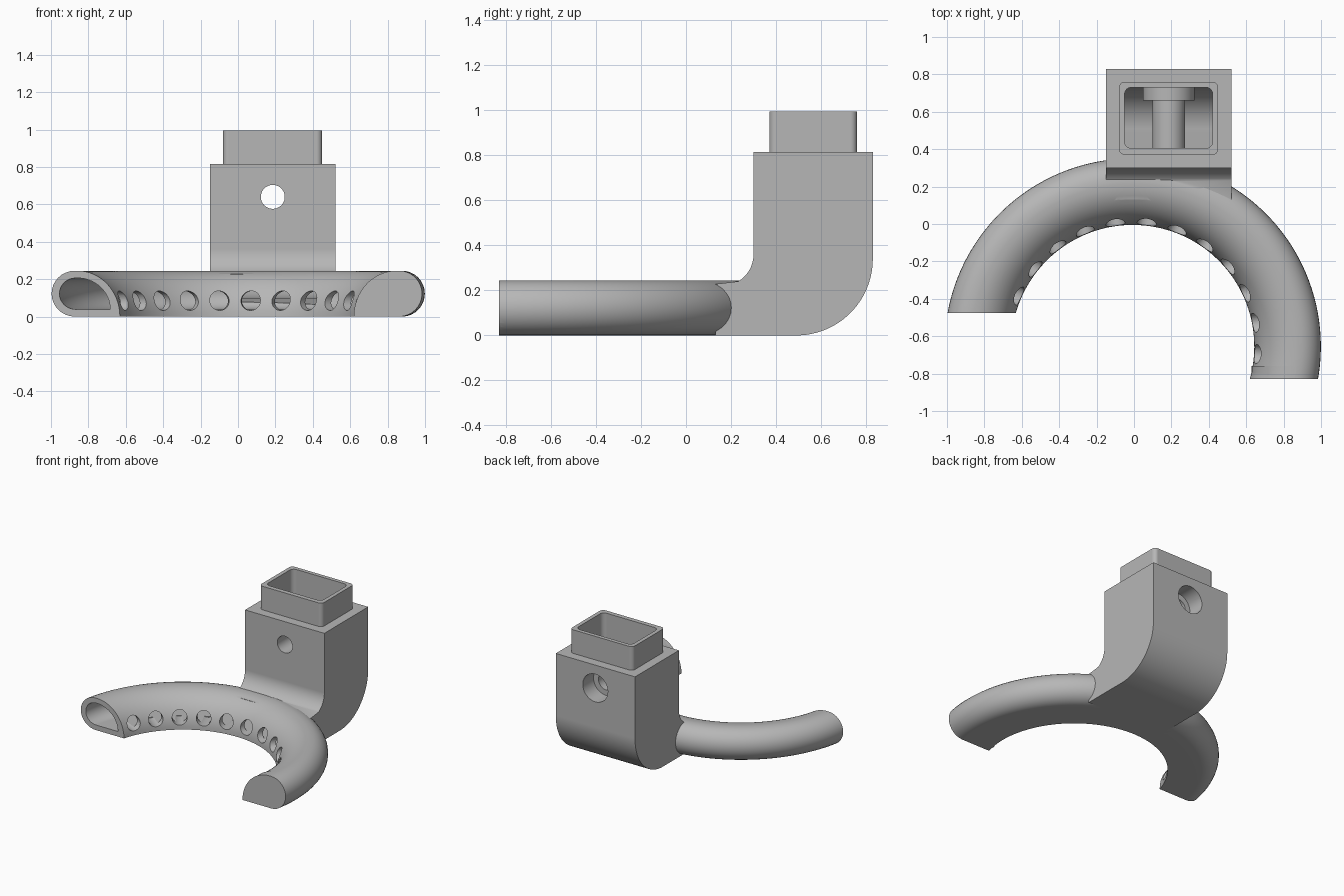
import bpy, bmesh
from math import pi, sin, cos, asin, radians
from mathutils import Matrix, Vector

if "Cube" in bpy.data.objects:
    bpy.data.objects.remove(bpy.data.objects["Cube"])

grey = bpy.data.materials.new("light grey plastic")
grey.use_nodes = True
grey.diffuse_color = (0.47, 0.47, 0.47, 1)
grey.node_tree.nodes["Principled BSDF"].inputs["Base Color"].default_value = grey.diffuse_color

CX, CY = -0.007, -0.655       # centre of the curved arm
BOLT_X, BOLT_Z = 0.186, 0.64  # axis of the bolt sleeve


def finish(name, bm):
    bmesh.ops.recalc_face_normals(bm, faces=bm.faces)
    mesh = bpy.data.meshes.new(name)
    bm.to_mesh(mesh)
    bm.free()
    mesh.materials.append(grey)
    obj = bpy.data.objects.new(name, mesh)
    bpy.context.collection.objects.link(obj)
    return obj


def arc(cx, cy, rx, ry, a, b, n=16):
    steps = [radians(a + (b - a) * i / n) for i in range(n + 1)]
    return [(cx + rx * cos(t), cy + ry * sin(t)) for t in steps]


def loft(name, rings):
    """Join matching point loops into a capped solid."""
    bm = bmesh.new()
    loops = [[bm.verts.new(p) for p in ring] for ring in rings]
    n = len(loops[0])
    for a, b in zip(loops, loops[1:]):
        for i in range(n):
            j = (i + 1) % n
            bm.faces.new((a[i], a[j], b[j], b[i]))
    bm.faces.new(loops[0])
    bm.faces.new(loops[-1])
    return finish(name, bm)


def sweep(name, section, right_y, left_y, n=96):
    """Revolve a section, with both ends cut square to the y axis."""
    rings = []
    for k in range(n + 1):
        ring = []
        for r, z in section:
            a = asin((right_y - CY) / r)
            b = pi - asin((left_y - CY) / r)
            t = a + (b - a) * k / n
            ring.append((CX + r * cos(t), CY + r * sin(t), z))
        rings.append(ring)
    return loft(name, rings)


def extrude_x(name, profile, x0, x1):
    return loft(name, [[(x, y, z) for y, z in profile] for x in (x0, x1)])


def rounded_box(name, x0, x1, y0, y1, z0, z1, r):
    outline = []
    for x, y, a in ((x1 - r, y1 - r, 0), (x0 + r, y1 - r, 90),
                    (x0 + r, y0 + r, 180), (x1 - r, y0 + r, 270)):
        outline += arc(x, y, r, r, a, a + 90, 6)
    return loft(name, [[(x, y, z) for x, y in outline] for z in (z0, z1)])


def rod(name, start, end, radius):
    start, end = Vector(start), Vector(end)
    axis = end - start
    bm = bmesh.new()
    place = Matrix.Translation((start + end) / 2) @ axis.to_track_quat('Z', 'Y').to_matrix().to_4x4()
    bmesh.ops.create_cone(bm, cap_ends=True, segments=40, radius1=radius,
                          radius2=radius, depth=axis.length, matrix=place)
    return finish(name, bm)


def combine(target, tool, operation):
    bpy.context.view_layer.objects.active = target
    mod = target.modifiers.new("combine", 'BOOLEAN')
    mod.operation = operation
    mod.solver = 'EXACT'
    mod.object = tool
    bpy.ops.object.modifier_apply(modifier=mod.name)
    bpy.data.objects.remove(tool)


def bolt_rod(name, y0, y1, radius):
    return rod(name, (BOLT_X, y0, BOLT_Z), (BOLT_X, y1, BOLT_Z), radius)


# Curved arm: round outside, elliptical inside, flat bottom
section = arc(0.884, 0.1225, 0.122, 0.1225, -90, 90) + arc(0.87, 0, 0.22, 0.245, 90, 180)
body = sweep("curved_nozzle_arm", section, -0.83, -0.475)

# Straight tip on the left end
tip = [(r - 0.022, z) for r, z in section]
combine(body, loft("arm_tip", [[(x, y, z) for x, z in tip] for y in (-0.83, -0.76)]), 'UNION')

# Elbow block rising behind the arm
elbow = ([(0.83, 0.815)] + arc(0.49, 0.34, 0.34, 0.34, 0, -90, 24) + [(0.13, 0), (0.13, 0.228)]
         + arc(0.16, 0.36, 0.14, 0.14, -59, 0, 10) + [(0.30, 0.815)])
combine(body, extrude_x("elbow_block", elbow, -0.15, 0.52), 'UNION')

# Socket collar on top
combine(body, rounded_box("socket_collar", -0.08, 0.45, 0.37, 0.76, 0.7, 0.995, 0.03), 'UNION')

# Hollow duct through the collar, elbow and arm
combine(body, rounded_box("socket_bore", -0.05, 0.42, 0.405, 0.73, 0.36, 1.1, 0.035), 'DIFFERENCE')
duct = ([(0.73, 0.42)] + arc(0.49, 0.34, 0.24, 0.24, 0, -90, 20)
        + [(0.15, 0.06), (0.15, 0.18), (0.3, 0.19), (0.405, 0.35), (0.405, 0.42)])
combine(body, extrude_x("elbow_duct", duct, -0.05, 0.42), 'DIFFERENCE')
hollow = arc(0.88, 0.1225, 0.085, 0.0835, -90, 90) + arc(0.87, 0.039, 0.17, 0.167, 90, 180)
combine(body, sweep("arm_duct", hollow, -0.78, -0.52), 'DIFFERENCE')

# Bolt sleeve crossing the socket, with a wider seat at the back
combine(body, bolt_rod("bolt_sleeve", 0.35, 0.70, 0.088), 'UNION')
combine(body, bolt_rod("bolt_seat", 0.66, 0.78, 0.138), 'UNION')
combine(body, bolt_rod("bolt_hole", 0.2, 0.9, 0.064), 'DIFFERENCE')
combine(body, bolt_rod("bolt_recess", 0.70, 0.9, 0.106), 'DIFFERENCE')

# Row of outlet holes along the inside of the arm
for i in range(12):
    a = radians(-66 + 14.5 * i)
    ends = [(CX + r * sin(a), CY + r * cos(a), 0.085) for r in (0.6, 0.8)]
    combine(body, rod("outlet_hole", *ends, 0.052), 'DIFFERENCE')

# Smooth shading with crisp edges
bpy.ops.object.select_all(action='DESELECT')
body.select_set(True)
bpy.context.view_layer.objects.active = body
bpy.ops.object.shade_smooth_by_angle(angle=radians(30))
weighted = body.modifiers.new("even_shading", 'WEIGHTED_NORMAL')
weighted.keep_sharp = True
